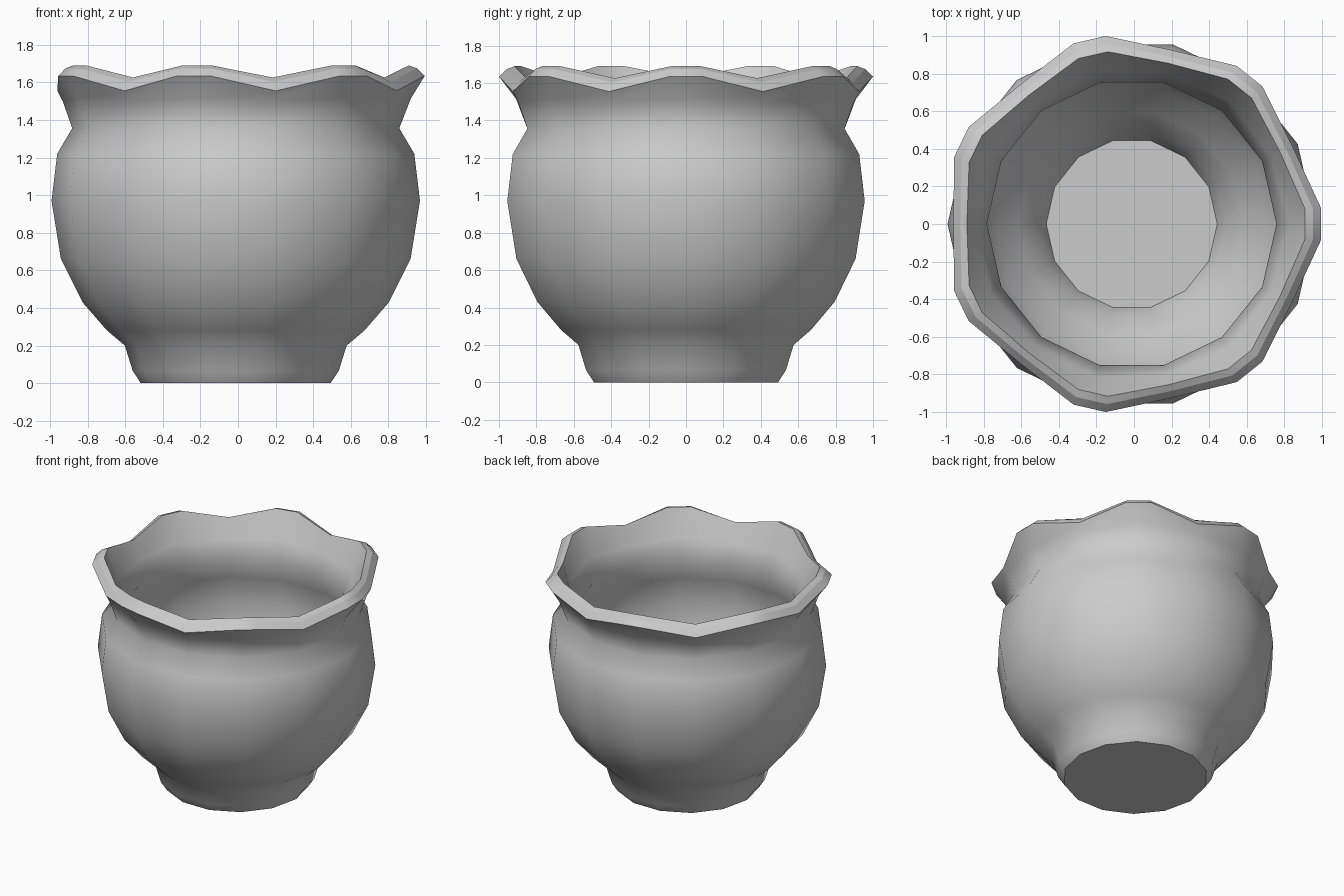
import bpy, bmesh
from math import sin, cos, pi, radians

old = bpy.data.objects.get("Cube")
if old:
    bpy.data.objects.remove(old, do_unlink=True)

SIDES = 14
CENTRE_X = -0.012
SPLIT = radians(5)      # half width of each blunted scallop peak
DIP_R, DIP_Z = 0.06, 0.08

# Profile rings: radius, height, scallop strength, blunted peak, sharp crease
PROFILE = [
    # outer wall
    (0.505, 0.0, 0, 0, 1), (0.548, 0.065, 0, 0, 0), (0.59, 0.2, 0, 0, 0),
    (0.685, 0.28, 0, 0, 0), (0.815, 0.43, 0, 0, 0), (0.93, 0.66, 0, 0, 0),
    (0.98, 0.97, 0, 0, 0), (0.95, 1.22, 0, 0, 0), (0.87, 1.356, 0, 0, 0),
    (0.932, 1.515, 0.2, 0, 0),
    # scalloped lip
    (1.0095, 1.635, 1, 1, 1), (0.967, 1.675, 0.9, 1, 1), (0.925, 1.69, 0.8, 1, 1),
    # inner wall
    (0.835, 1.5, 0.2, 0, 0), (0.77, 1.356, 0, 0, 0), (0.85, 1.18, 0, 0, 0),
    (0.885, 0.97, 0, 0, 0), (0.84, 0.69, 0, 0, 0), (0.73, 0.49, 0, 0, 0),
    (0.6, 0.34, 0, 0, 0), (0.5, 0.22, 0, 0, 0), (0.455, 0.09, 0, 0, 1),
]


def columns():
    """Angle, split direction and dip flag for each column around the pot."""
    for i in range(SIDES):
        angle = 2 * pi * i / SIDES
        if i % 2:
            yield angle, 0, 1
        else:
            yield angle, -1, 0
            yield angle, 1, 0


def make_ring(bm, r, z, wave, blunt):
    verts = []
    for angle, side, dip in columns():
        a = angle + side * blunt * SPLIT
        rad = r - DIP_R * wave * dip
        verts.append(bm.verts.new((CENTRE_X + rad * cos(a), rad * sin(a),
                                   z - DIP_Z * wave * dip)))
    return verts


# Clay colour
clay = bpy.data.materials.new("grey clay")
clay.use_nodes = True
colour = (0.6, 0.6, 0.6, 1)
clay.diffuse_color = colour
clay.node_tree.nodes["Principled BSDF"].inputs["Base Color"].default_value = colour

# Pot body: outer wall, lip, inner wall, floor and base
bm = bmesh.new()
rings = [make_ring(bm, *p[:4]) for p in PROFILE]
n = len(rings[0])
for low, high in zip(rings, rings[1:]):
    for i in range(n):
        j = (i + 1) % n
        bm.faces.new((low[i], low[j], high[j], high[i]))
bm.faces.new(rings[0][::-1])
bm.faces.new(rings[-1])
for face in bm.faces:
    face.smooth = True

# Crease the lip, the floor edge and the foot edge
for ring, p in zip(rings, PROFILE):
    if p[4]:
        for i in range(n):
            edge = bm.edges.get((ring[i], ring[(i + 1) % n]))
            if edge:
                edge.smooth = False

# Merge the unsplit columns below the lip
bmesh.ops.remove_doubles(bm, verts=bm.verts, dist=0.0005)
bmesh.ops.recalc_face_normals(bm, faces=bm.faces)

mesh = bpy.data.meshes.new("scalloped_pot")
bm.to_mesh(mesh)
bm.free()
mesh.materials.append(clay)
pot = bpy.data.objects.new("scalloped_pot", mesh)
bpy.context.collection.objects.link(pot)
